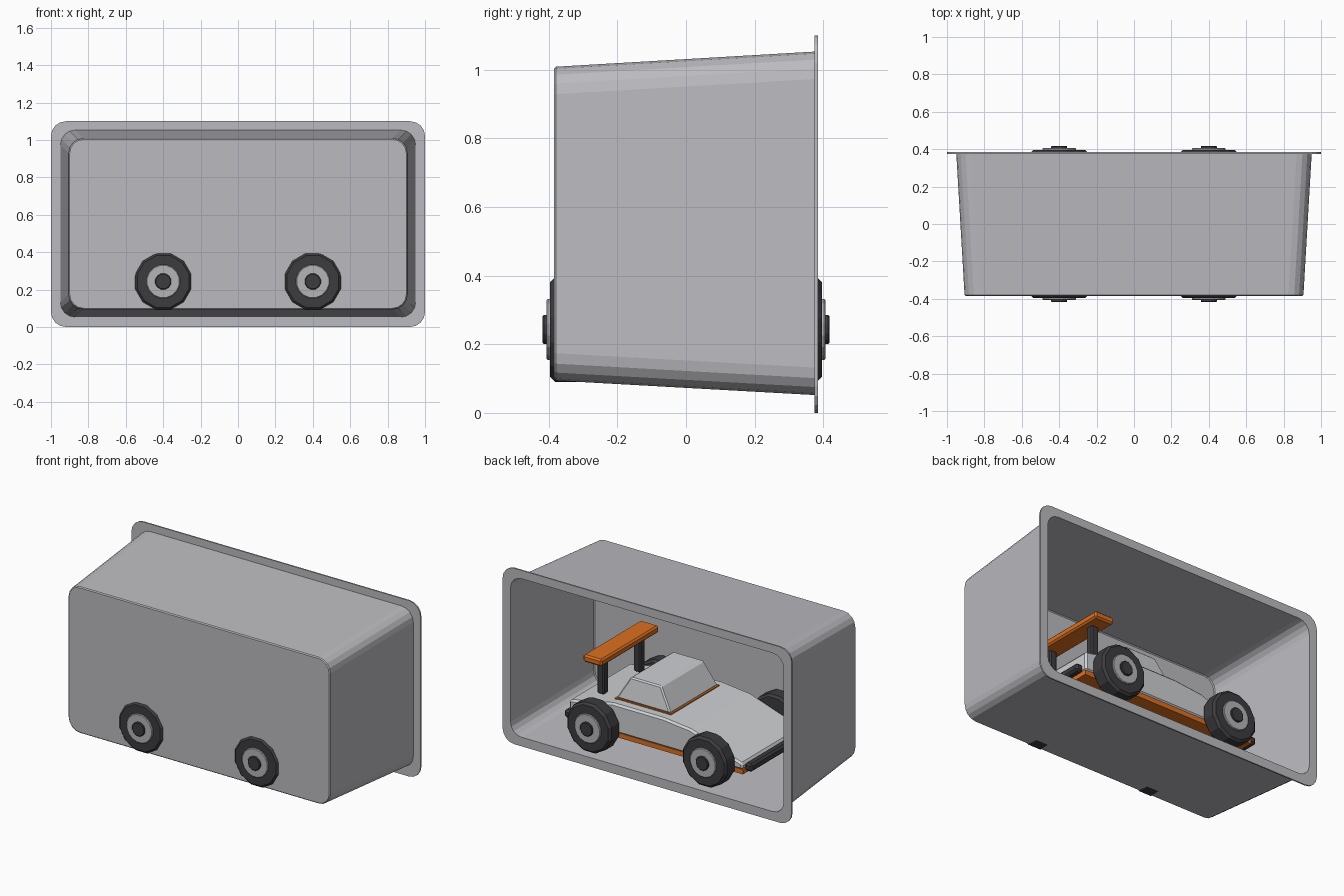
import bpy, bmesh, math
from mathutils import Matrix, Vector

if "Cube" in bpy.data.objects:
    bpy.data.objects.remove(bpy.data.objects["Cube"])


def material(name, rgb):
    m = bpy.data.materials.new(name)
    m.diffuse_color = (*rgb, 1)
    m.use_nodes = True
    m.node_tree.nodes["Principled BSDF"].inputs["Base Color"].default_value = m.diffuse_color
    return m


TRAY = material("tray_grey", (0.50, 0.50, 0.53))
BODY = material("body_light_grey", (0.62, 0.63, 0.65))
RIM = material("rim_grey", (0.46, 0.46, 0.48))
DARK = material("rubber_dark", (0.045, 0.045, 0.05))
ORANGE = material("orange", (0.72, 0.16, 0.015))


def finish(name, bm, mat, bevel=0):
    bmesh.ops.recalc_face_normals(bm, faces=bm.faces)
    me = bpy.data.meshes.new(name)
    bm.to_mesh(me)
    bm.free()
    ob = bpy.data.objects.new(name, me)
    bpy.context.collection.objects.link(ob)
    me.materials.append(mat)
    if bevel:
        mod = ob.modifiers.new("bevel", "BEVEL")
        mod.width, mod.segments = bevel, 1
        mod.limit_method = "ANGLE"
    return ob


def loft(name, rings, mat, bevel=0):
    """Skin a list of equal-length point rings and cap both ends."""
    bm = bmesh.new()
    vs = [[bm.verts.new(p) for p in r] for r in rings]
    n = len(vs[0])
    for a, b in zip(vs, vs[1:]):
        for i in range(n):
            j = (i + 1) % n
            bm.faces.new((a[i], a[j], b[j], b[i]))
    bm.faces.new(vs[0])
    bm.faces.new(vs[-1])
    return finish(name, bm, mat, bevel)


def box(name, centre, size, mat, bevel=0):
    bm = bmesh.new()
    bmesh.ops.create_cube(bm, size=1)
    bmesh.ops.scale(bm, vec=Vector(size), verts=bm.verts)
    bmesh.ops.translate(bm, vec=Vector(centre), verts=bm.verts)
    return finish(name, bm, mat, bevel)


def cylinder(name, centre, radius, y0, y1, mat, sides=12, bevel=0):
    """Cylinder along y."""
    def ring(y):
        return [(centre[0] + radius * math.cos(math.tau * (i + .5) / sides), y,
                 centre[1] + radius * math.sin(math.tau * (i + .5) / sides)) for i in range(sides)]
    return loft(name, [ring(y0), ring(y1)], mat, bevel)


def rounded(y, hx, z0, z1, r, seg=4):
    """Rounded rectangle ring facing y."""
    pts = []
    for k, (sx, z) in enumerate([(1, z1 - r), (-1, z1 - r), (-1, z0 + r), (1, z0 + r)]):
        for s in range(seg + 1):
            a = math.pi / 2 * (k + s / seg)
            pts.append((sx * (hx - r) + r * math.cos(a), y, z + r * math.sin(a)))
    return pts


# Thin tapered tray, open at the back with a flat flange
loft("tray", [
    rounded(-0.385, 0.900, 0.100, 1.003, 0.075),
    rounded(-0.379, 0.906, 0.094, 1.009, 0.080),
    rounded(0.375, 0.950, 0.052, 1.053, 0.080),
    rounded(0.375, 1.000, 0.000, 1.100, 0.080),
    rounded(0.384, 1.000, 0.000, 1.100, 0.080),
    rounded(0.384, 0.945, 0.057, 1.048, 0.076),
    rounded(-0.374, 0.901, 0.099, 1.004, 0.076),
    rounded(-0.379, 0.895, 0.105, 0.998, 0.070),
], TRAY)

# Car body: wedge side profile, nose towards -x
profile = [(0.60, 0.21), (0.60, 0.33), (0.30, 0.39), (-0.05, 0.39),
           (-0.24, 0.37), (-0.60, 0.25), (-0.60, 0.21)]
loft("car_body", [[(x, y, z) for x, z in profile] for y in (-0.30, 0.30)], BODY, 0.012)

# Orange floor pan and cabin seam
box("floor_pan", (0, 0, 0.198), (1.2, 0.59, 0.03), ORANGE)
box("cabin_seam", (0.13, 0, 0.391), (0.385, 0.48, 0.009), ORANGE)


# Tapered cabin
def rect(hx, hy, z):
    return [(0.13 + sx * hx, sy * hy, z) for sx, sy in ((1, 1), (-1, 1), (-1, -1), (1, -1))]


loft("cabin", [rect(0.188, 0.236, 0.394), rect(0.105, 0.212, 0.536)], BODY, 0.008)

# Rear wing on two posts
box("wing", (0.45, 0, 0.608), (0.13, 0.57, 0.045), ORANGE, 0.01)
for s in (-1, 1):
    box("wing_post", (0.45, s * 0.18, 0.48), (0.05, 0.05, 0.22), DARK, 0.008)

# Bumpers and axles
for s in (-1, 1):
    box("bumper", (s * 0.625, 0, 0.225), (0.05, 0.56, 0.05), DARK, 0.012)
    cylinder("axle", (s * 0.4, 0.243), 0.03, -0.33, 0.33, DARK)

# Wheels: tyre, rim and hub on each corner
for x in (-0.4, 0.4):
    for s in (-1, 1):
        c = (x, 0.243)
        cylinder("tyre", c, 0.158, s * 0.295, s * 0.396, DARK, 12, 0.014)
        cylinder("rim", c, 0.091, s * 0.30, s * 0.406, RIM, 16, 0.004)
        cylinder("hub", c, 0.044, s * 0.31, s * 0.418, DARK, 12, 0.004)
